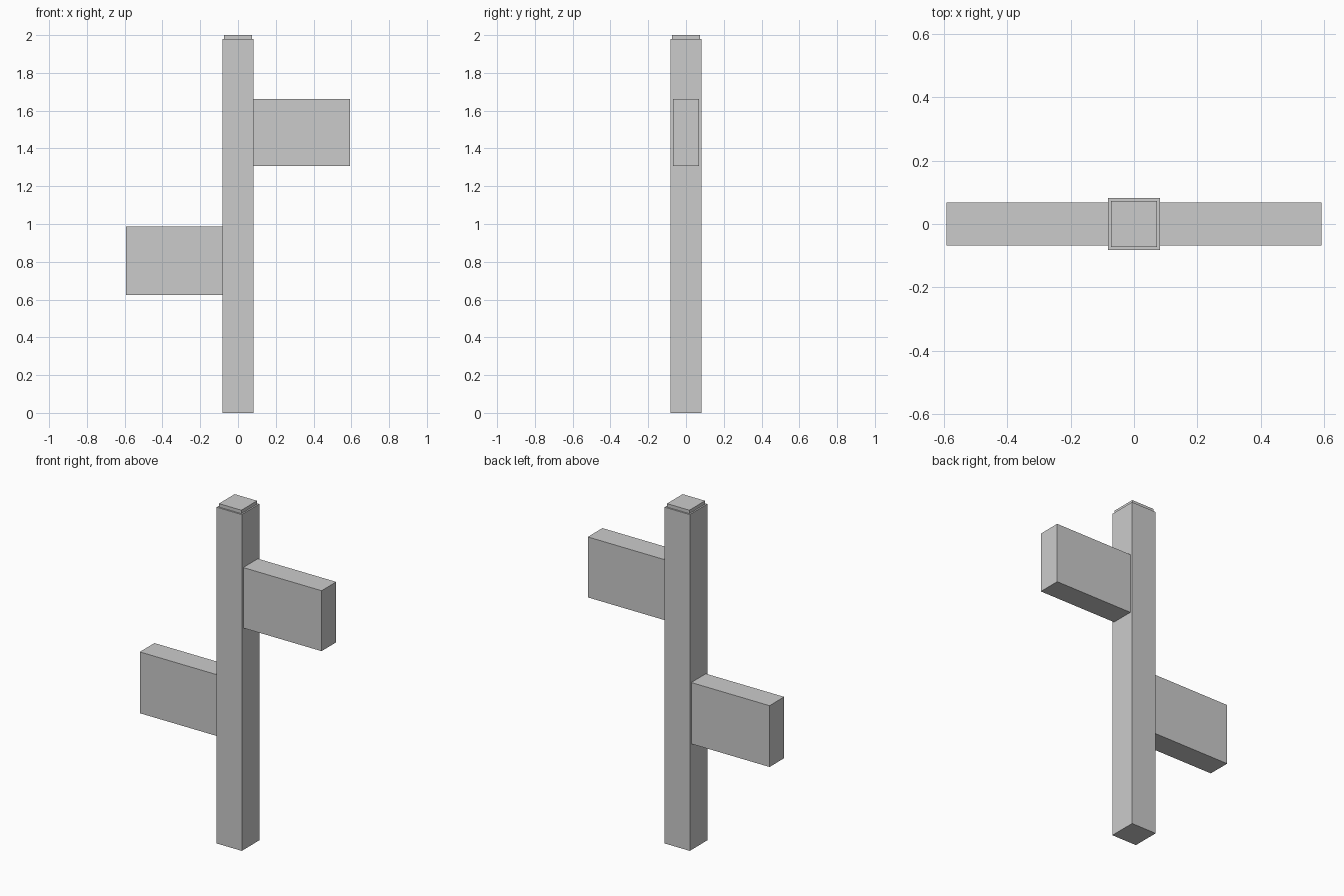
import bpy

if "Cube" in bpy.data.objects:
    bpy.data.objects.remove(bpy.data.objects["Cube"])


def box(name, lo, hi):
    """Axis-aligned box between two corners."""
    bpy.ops.mesh.primitive_cube_add(size=1, location=[(a + b) / 2 for a, b in zip(lo, hi)])
    ob = bpy.context.object
    ob.name = name
    ob.scale = [b - a for a, b in zip(lo, hi)]
    bpy.ops.object.transform_apply(location=False, rotation=False, scale=True)
    return ob


POST, CAP, ARM, REACH = 0.082, 0.073, 0.068, 0.592  # half sizes

# Square upright with a slightly narrower cap
box("post", (-POST, -POST, 0), (POST, POST, 1.98))
box("post_cap", (-CAP, -CAP, 1.98), (CAP, CAP, 2.0))

# Staggered side arms, butted against the post
box("upper_right_arm", (POST, -ARM, 1.307), (REACH, ARM, 1.663))
box("lower_left_arm", (-REACH, -ARM, 0.625), (-POST, ARM, 0.986))
